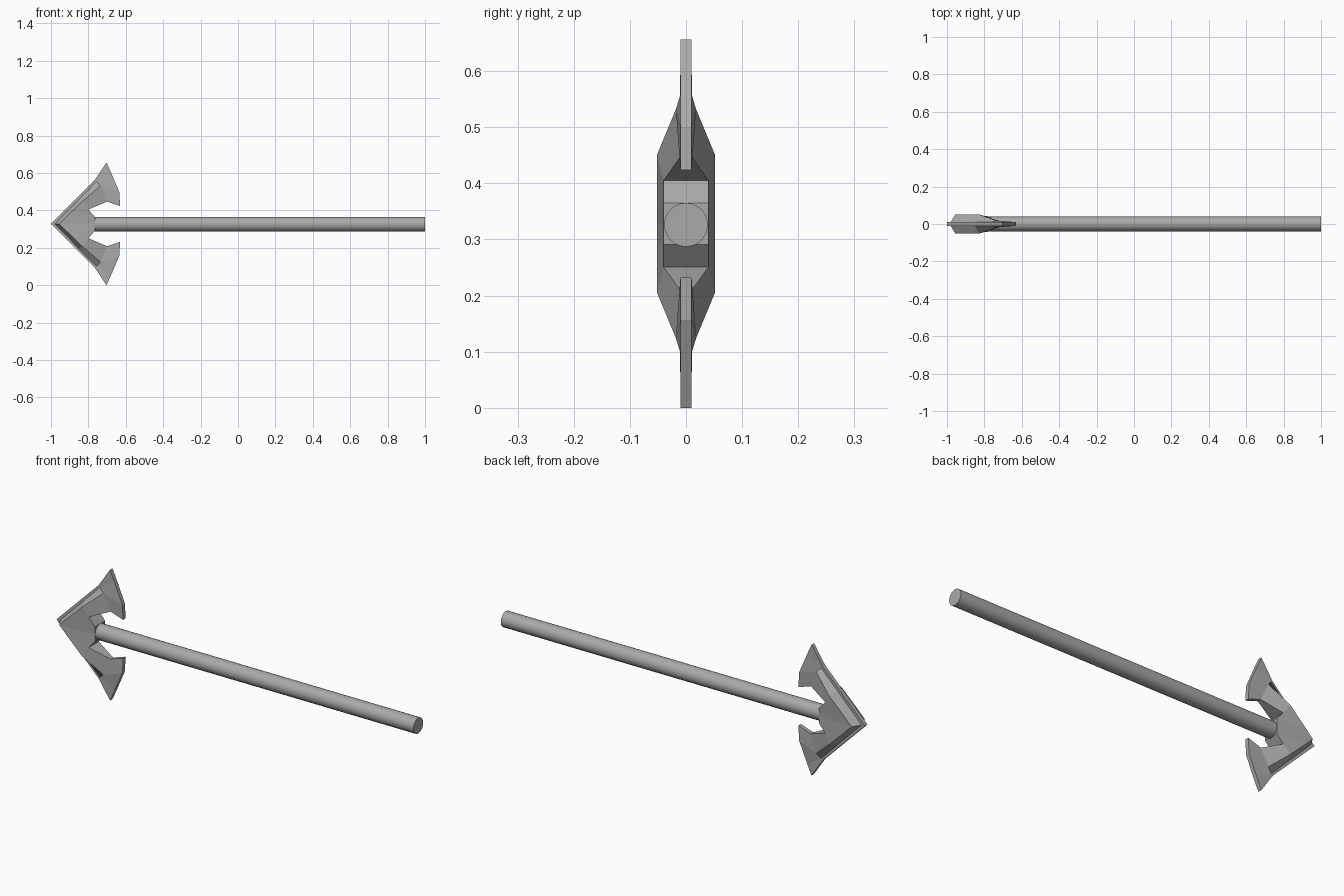
import bpy, bmesh, math

if "Cube" in bpy.data.objects:
    bpy.data.objects.remove(bpy.data.objects["Cube"])

grey = bpy.data.materials.new("iron grey")
grey.diffuse_color = (0.4, 0.4, 0.4, 1)
grey.use_nodes = True
grey.node_tree.nodes["Principled BSDF"].inputs["Base Color"].default_value = grey.diffuse_color

ZC = 0.328  # height of the symmetry plane

# Sections along one arm, centre to tip: outer edge, plate root, thick ridge, inner edge (x, z, half thickness)
sections = [
    [(-1.0, .328, .01), (-.98, .328, .01), (-.955, .328, .052), (-.765, .328, .04)],
    [(-.96, .368, .01), (-.942, .367, .01), (-.915, .368, .052), (-.765, .365, .04)],
    [(-.86, .468, .01), (-.85, .460, .01), (-.83, .450, .052), (-.80, .405, .04)],
    [(-.765, .563, .01), (-.757, .555, .011), (-.735, .532, .018), (-.70, .447, .01)],
    [(-.703, .656, .01), (-.68, .605, .01), (-.635, .50, .01), (-.63, .424, .01)],
]
# Flat closing edge of the fluke
sections.append([(x, z, 0) for x, z, y in sections[-1]])


def finish(obj):
    bpy.context.collection.objects.link(obj)
    obj.data.materials.append(grey)
    return obj


# Anchor-shaped head: one quarter built four times, then welded
bm = bmesh.new()
for sy in (1, -1):
    for sz in (1, -1):
        rows = []
        for sec in sections:
            pts = [(sec[0][0], sec[0][1], 0)] + sec + [(sec[-1][0], sec[-1][1], 0)]
            rows.append([bm.verts.new((x, sy * y, ZC + sz * (z - ZC))) for x, z, y in pts])
        for a, b in zip(rows, rows[1:]):
            for i in range(len(a) - 1):
                bm.faces.new((a[i], a[i + 1], b[i + 1], b[i]))
bmesh.ops.remove_doubles(bm, verts=bm.verts, dist=1e-5)
bmesh.ops.dissolve_degenerate(bm, edges=bm.edges, dist=1e-6)
bmesh.ops.recalc_face_normals(bm, faces=bm.faces)
mesh = bpy.data.meshes.new("head")
bm.to_mesh(mesh)
bm.free()
finish(bpy.data.objects.new("head", mesh))

# Round shaft
bpy.ops.mesh.primitive_cylinder_add(vertices=24, radius=0.039, depth=1.82,
                                    location=(0.09, 0, 0.326),
                                    rotation=(0, math.pi / 2, 0))
shaft = bpy.context.object
shaft.name = "shaft"
shaft.data.materials.append(grey)
bpy.ops.object.shade_smooth_by_angle(angle=math.radians(30))
